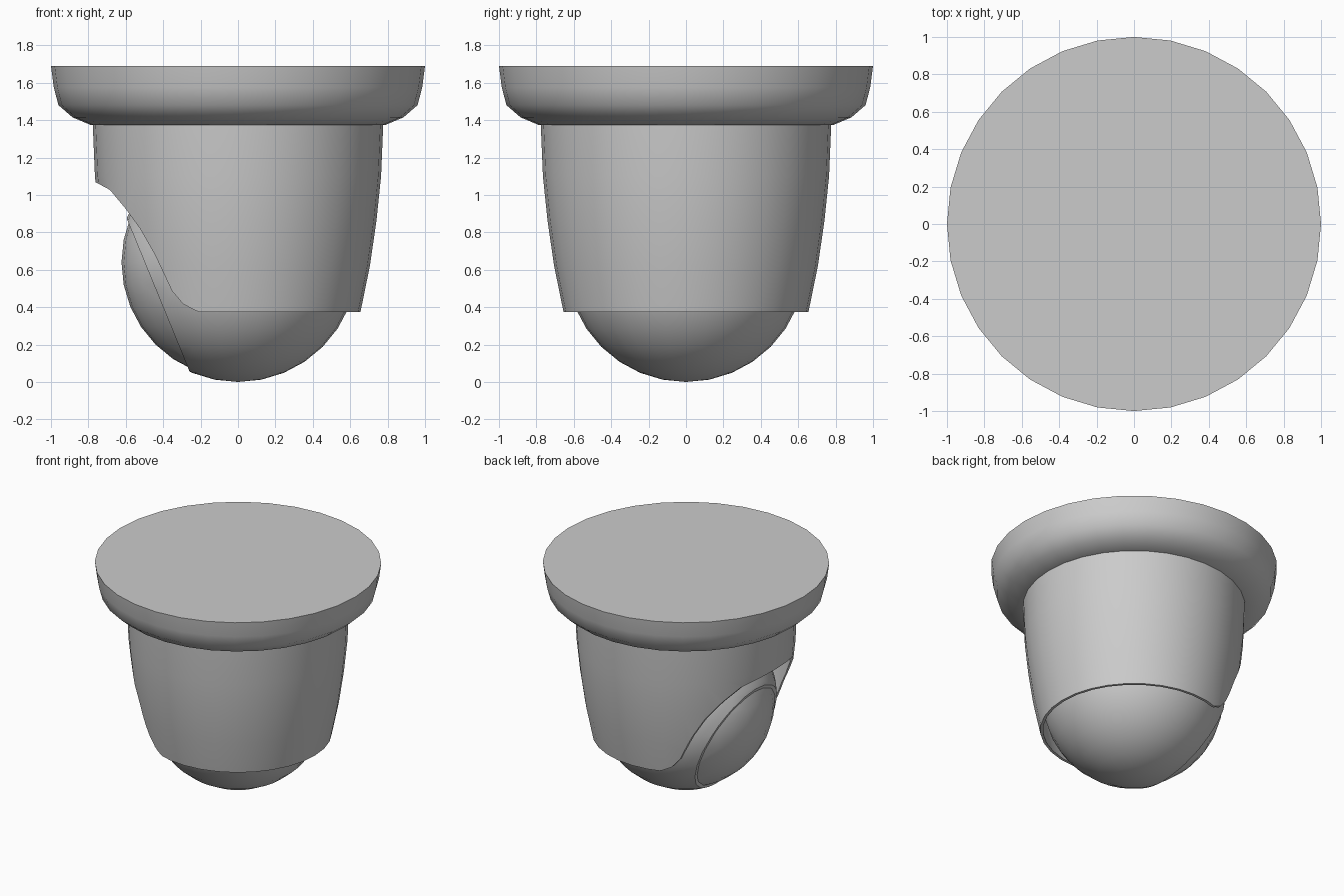
import bpy, bmesh, math
from mathutils import Vector

if "Cube" in bpy.data.objects:
    bpy.data.objects.remove(bpy.data.objects["Cube"])

SEG = 32


def add_object(name, bm):
    bmesh.ops.recalc_face_normals(bm, faces=bm.faces[:])
    mesh = bpy.data.meshes.new(name)
    bm.to_mesh(mesh)
    bm.free()
    obj = bpy.data.objects.new(name, mesh)
    bpy.context.collection.objects.link(obj)
    return obj


def activate(obj):
    bpy.ops.object.select_all(action='DESELECT')
    obj.select_set(True)
    bpy.context.view_layer.objects.active = obj


def smooth(obj):
    activate(obj)
    bpy.ops.object.shade_smooth_by_angle(angle=math.radians(35))


def lathe(name, profile, closed=False):
    """Spin (radius, z) points round z; an open profile gets flat end caps."""
    bm = bmesh.new()
    rings = []
    for r, z in profile:
        angles = [2 * math.pi * i / SEG for i in range(SEG)]
        rings.append([bm.verts.new((r * math.cos(a), r * math.sin(a), z)) for a in angles])
    pairs = list(zip(rings, rings[1:]))
    if closed:
        pairs.append((rings[-1], rings[0]))
    else:
        bm.faces.new(rings[0])
        bm.faces.new(rings[-1])
    for a, b in pairs:
        for i in range(SEG):
            j = (i + 1) % SEG
            bm.faces.new((a[i], a[j], b[j], b[i]))
    return add_object(name, bm)


def cut_ball(name, radius, keep_outside):
    """Sphere sliced by the tilted lens plane, keeping one side."""
    centre = Vector((0, 0, 0.64))
    bm = bmesh.new()
    bmesh.ops.create_uvsphere(bm, u_segments=SEG, v_segments=16, radius=radius)
    bmesh.ops.translate(bm, verts=bm.verts[:], vec=centre)
    cut = bmesh.ops.bisect_plane(
        bm, geom=bm.verts[:] + bm.edges[:] + bm.faces[:],
        plane_co=(-0.423, 0, 0.455), plane_no=(-0.925, 0, -0.380),
        clear_outer=not keep_outside, clear_inner=keep_outside)
    edges = [e for e in cut['geom_cut'] if isinstance(e, bmesh.types.BMEdge)]
    bmesh.ops.holes_fill(bm, edges=edges, sides=0)
    smooth(add_object(name, bm))


# ceiling plate
smooth(lathe("mounting_plate", [
    (0.74, 1.375), (0.79, 1.375), (0.885, 1.415), (0.96, 1.48),
    (0.985, 1.575), (1.0, 1.69)]))

# thin housing shell, open at the bottom
outer = [(0.655, 0.375), (0.705, 0.62), (0.74, 0.86), (0.765, 1.10), (0.777, 1.39)]
inner = [(r - 0.02, z) for r, z in reversed(outer)]
housing = lathe("housing", outer + inner, closed=True)

# S-shaped opening cut through the shell on the lens side
curve = [(-0.95, 1.10), (-0.765, 1.07), (-0.685, 1.027), (-0.604, 0.93),
         (-0.524, 0.82), (-0.444, 0.68), (-0.39, 0.565), (-0.353, 0.487),
         (-0.294, 0.417), (-0.23, 0.383), (-0.17, 0.36), (-0.17, 0.2), (-0.95, 0.2)]
bm = bmesh.new()
face = bm.faces.new([bm.verts.new((x, -1, z)) for x, z in curve])
side = bmesh.ops.extrude_face_region(bm, geom=[face])['geom']
bmesh.ops.translate(bm, vec=(0, 2, 0),
                    verts=[v for v in side if isinstance(v, bmesh.types.BMVert)])
cutter = add_object("opening_cutter", bm)
cutter.hide_render = True
mod = housing.modifiers.new("opening", 'BOOLEAN')
mod.operation = 'DIFFERENCE'
mod.solver = 'EXACT'
mod.object = cutter
activate(housing)
bpy.ops.object.modifier_apply(modifier=mod.name)
bpy.data.objects.remove(cutter)
smooth(housing)

# swivel ball and its slightly smaller lens dome
cut_ball("swivel_ball", 0.64, False)
cut_ball("lens_dome", 0.623, True)
